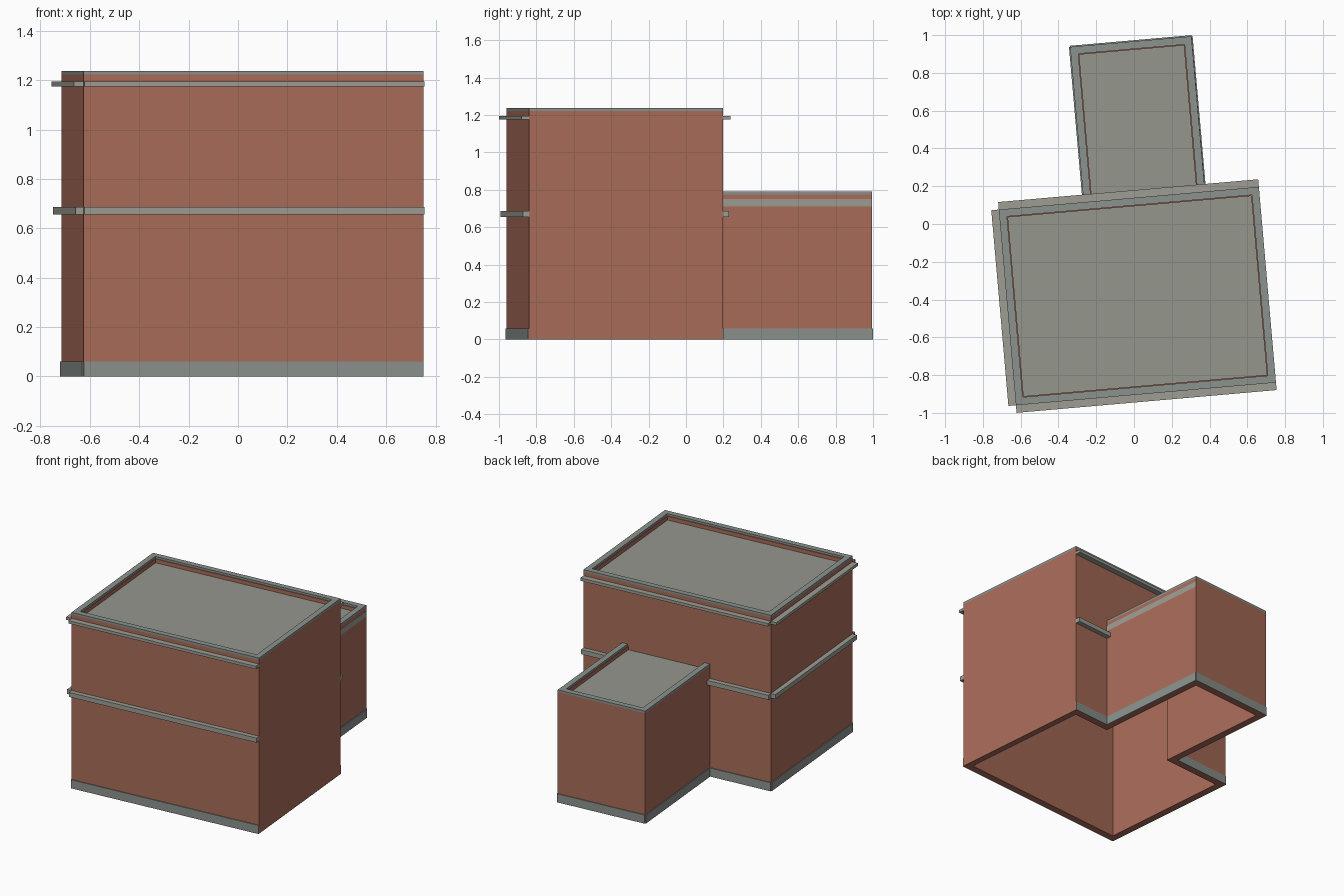
import bpy, bmesh
from mathutils import Matrix, Vector
from math import radians

if "Cube" in bpy.data.objects:
    bpy.data.objects.remove(bpy.data.objects["Cube"])

PLACE = Matrix.Translation((0.018, -0.3815, 0)) @ Matrix.Rotation(radians(5), 4, 'Z')
W, D = 0.691, 0.52               # main block half width / half depth
AL, AR, AB = -0.24, 0.405, 1.345  # annex left, right, back
T = 0.045                        # wall thickness
H, AH = 1.237, 0.79              # heights
CAP, C = 0.015, 0.04             # coping thickness, width


def material(name, rgb):
    m = bpy.data.materials.new(name)
    m.diffuse_color = (*rgb, 1)
    m.use_nodes = True
    m.node_tree.nodes["Principled BSDF"].inputs["Base Color"].default_value = m.diffuse_color
    return m


BRICK = material("brick", (0.40, 0.15, 0.10))
STONE = material("stone", (0.26, 0.29, 0.27))
BAND = material("band_stone", (0.34, 0.34, 0.30))
ROOF = material("roofing", (0.30, 0.31, 0.27))


def boxes(name, mat, items):
    """One object from boxes given as (x0, x1, y0, y1, z0, z1)."""
    bm = bmesh.new()
    for x0, x1, y0, y1, z0, z1 in items:
        mid = Vector((x0 + x1, y0 + y1, z0 + z1)) / 2
        size = Matrix.Diagonal((x1 - x0, y1 - y0, z1 - z0, 1))
        bmesh.ops.create_cube(bm, size=1, matrix=PLACE @ Matrix.Translation(mid) @ size)
    me = bpy.data.meshes.new(name)
    bm.to_mesh(me)
    bm.free()
    me.materials.append(mat)
    ob = bpy.data.objects.new(name, me)
    bpy.context.collection.objects.link(ob)
    return ob


def main_ring(t, z0, z1):
    """Front, left and right sides of the main block."""
    return [(-W, W, -D, -D + t, z0, z1),
            (-W, -W + t, -D + t, D, z0, z1),
            (W - t, W, -D + t, D, z0, z1)]


def annex_ring(t, z0, z1):
    """Left, right and back sides of the annex."""
    return [(AL, AL + t, D, AB, z0, z1),
            (AR - t, AR, D, AB, z0, z1),
            (AL + t, AR - t, AB - t, AB, z0, z1)]


# Brick walls, open inside between main block and annex
top, atop = H - CAP, AH - CAP
boxes("main_walls", BRICK, main_ring(T, 0, top) + [
    (-W + T, AL + T, D - T, D, 0, top),
    (AR - T, W - T, D - T, D, 0, top),
    (AL + T, AR - T, D - T, D, 0.71, top)])
boxes("annex_walls", BRICK, annex_ring(T, 0, atop))

# Parapet copings
boxes("main_coping", STONE, main_ring(C, top, H) + [(-W + C, W - C, D - C, D, top, H)])
boxes("annex_coping", STONE, annex_ring(C, atop, AH))

# Roof slabs
boxes("main_roof", ROOF, [(-W + T, W - T, -D + T, D - T, 1.155, 1.195)])
boxes("annex_roof", ROOF, [(AL + T, AR - T, D, AB - T, 0.71, 0.75)])
boxes("annex_roof_edge", BAND, [(AR, AR + 0.001, D, AB, 0.71, 0.75)])

# Plinth strips
P, PH = 0.006, 0.06
boxes("plinth", STONE, [
    (-W, W, -D - P, -D, 0, PH),
    (-W - P, -W, -D, D, 0, PH),
    (-W, AL - P, D, D + P, 0, PH),
    (AR + P, W, D, D + P, 0, PH),
    (AL - P, AL, D, AB, 0, PH),
    (AR, AR + P, D, AB, 0, PH),
    (AL, AR, AB, AB + P, 0, PH)])

# Projecting string courses on front, left and back
for name, p, z0, z1, backs in (
        ("lower_band", 0.033, 0.655, 0.687, [(-W, AL), (AR, W)]),
        ("upper_band", 0.04, 1.175, 1.195, [(-W, W)])):
    boxes(name, BAND, [(-W, W, -D - p, -D, z0, z1), (-W - p, -W, -D, D, z0, z1)]
          + [(a, b, D, D + p, z0, z1) for a, b in backs])
